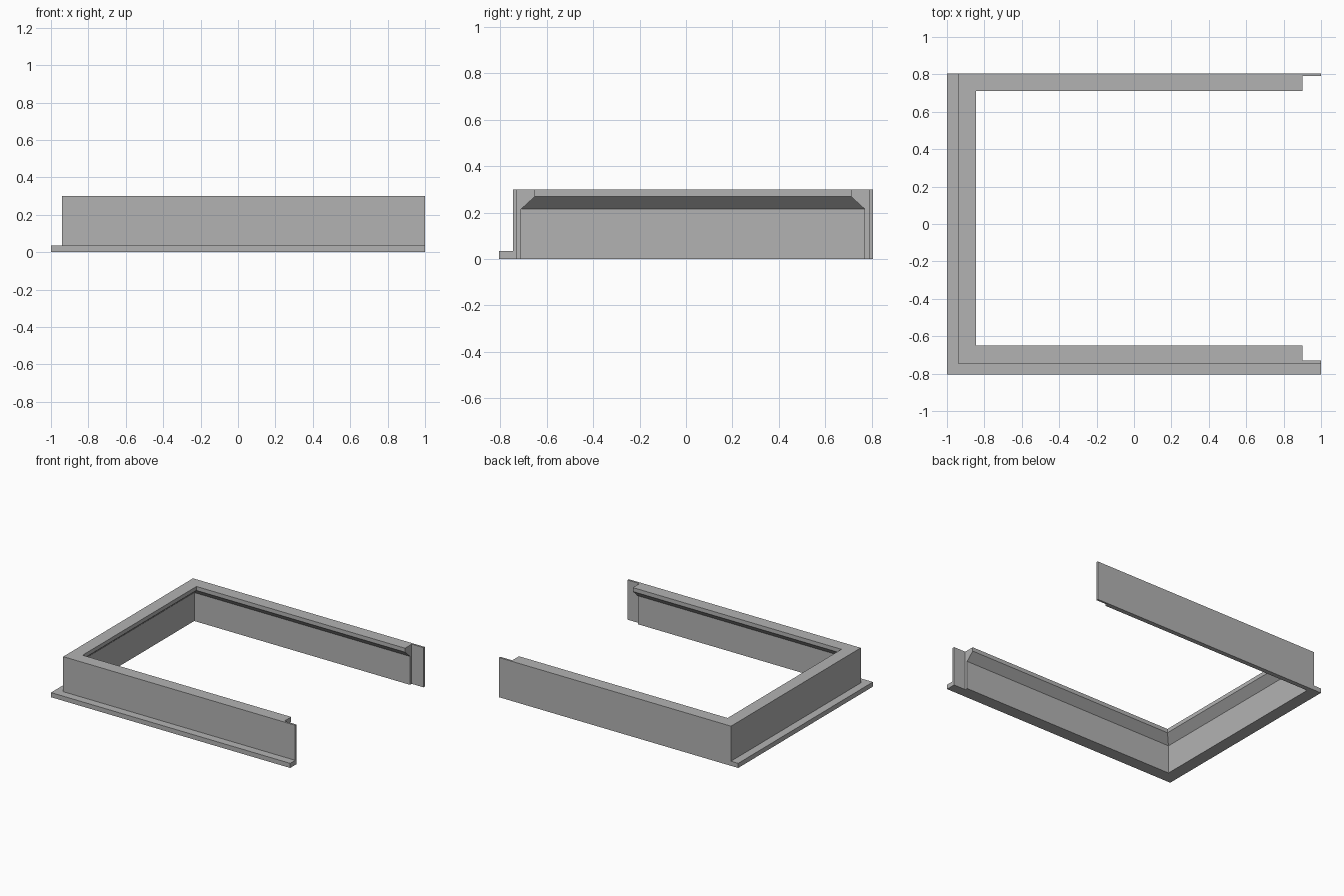
import bpy
import bmesh

cube = bpy.data.objects.get("Cube")
if cube:
    bpy.data.objects.remove(cube, do_unlink=True)

# One plain grey for every part
grey = bpy.data.materials.new("plain grey")
grey.use_nodes = True
colour = (0.45, 0.45, 0.45, 1)
grey.diffuse_color = colour
grey.node_tree.nodes["Principled BSDF"].inputs["Base Color"].default_value = colour

LEFT, FRONT, BACK = -0.94, -0.745, 0.805   # outer faces of the walls
WALL_END, TAB_END = 0.90, 1.0
TAB, WALL, LIP = 0.015, 0.035, 0.095       # depths inward from the outer face
HEIGHT, FLANGE, FLANGE_HEIGHT = 0.30, 0.06, 0.035


def finish(name, bm):
    bmesh.ops.recalc_face_normals(bm, faces=bm.faces)
    bmesh.ops.dissolve_limit(bm, angle_limit=0.01, verts=bm.verts, edges=bm.edges)
    mesh = bpy.data.meshes.new(name)
    bm.to_mesh(mesh)
    bm.free()
    mesh.materials.append(grey)
    bpy.context.collection.objects.link(bpy.data.objects.new(name, mesh))


# Three-sided wall: a lipped profile swept with mitred corners
profile = [(0, 0), (TAB, 0), (WALL, 0), (WALL, 0.215),
           (LIP, 0.27), (LIP, HEIGHT), (TAB, HEIGHT), (0, HEIGHT)]
stations = [
    lambda d: (WALL_END, FRONT + d),
    lambda d: (LEFT + d, FRONT + d),
    lambda d: (LEFT + d, BACK - d),
    lambda d: (WALL_END, BACK - d),
]
bm = bmesh.new()
rings = [[bm.verts.new((*at(d), z)) for d, z in profile] for at in stations]
count = len(profile)
for a, b in zip(rings, rings[1:]):
    for i in range(count):
        j = (i + 1) % count
        bm.faces.new((a[i], a[j], b[j], b[i]))

# Thin tabs continuing the outer skin past each wall end
for ring in (rings[0], rings[-1]):
    bm.faces.new(ring[1:-1])
    root = [ring[i] for i in (0, 1, -2, -1)]
    tip = [bm.verts.new((TAB_END, v.co.y, v.co.z)) for v in root]
    for i in range(4):
        j = (i + 1) % 4
        bm.faces.new((root[i], root[j], tip[j], tip[i]))
    bm.faces.new(tip)
finish("lipped_wall", bm)

# Low flange along the front and the right side
outline = [(TAB_END, FRONT), (LEFT, FRONT), (LEFT, BACK), (LEFT - FLANGE, BACK),
           (LEFT - FLANGE, FRONT - FLANGE), (TAB_END, FRONT - FLANGE)]
bm = bmesh.new()
base = bm.faces.new([bm.verts.new((x, y, 0)) for x, y in outline])
top = bmesh.ops.extrude_face_region(bm, geom=[base], use_keep_orig=True)["geom"]
bmesh.ops.translate(bm, vec=(0, 0, FLANGE_HEIGHT),
                    verts=[g for g in top if isinstance(g, bmesh.types.BMVert)])
finish("base_flange", bm)
